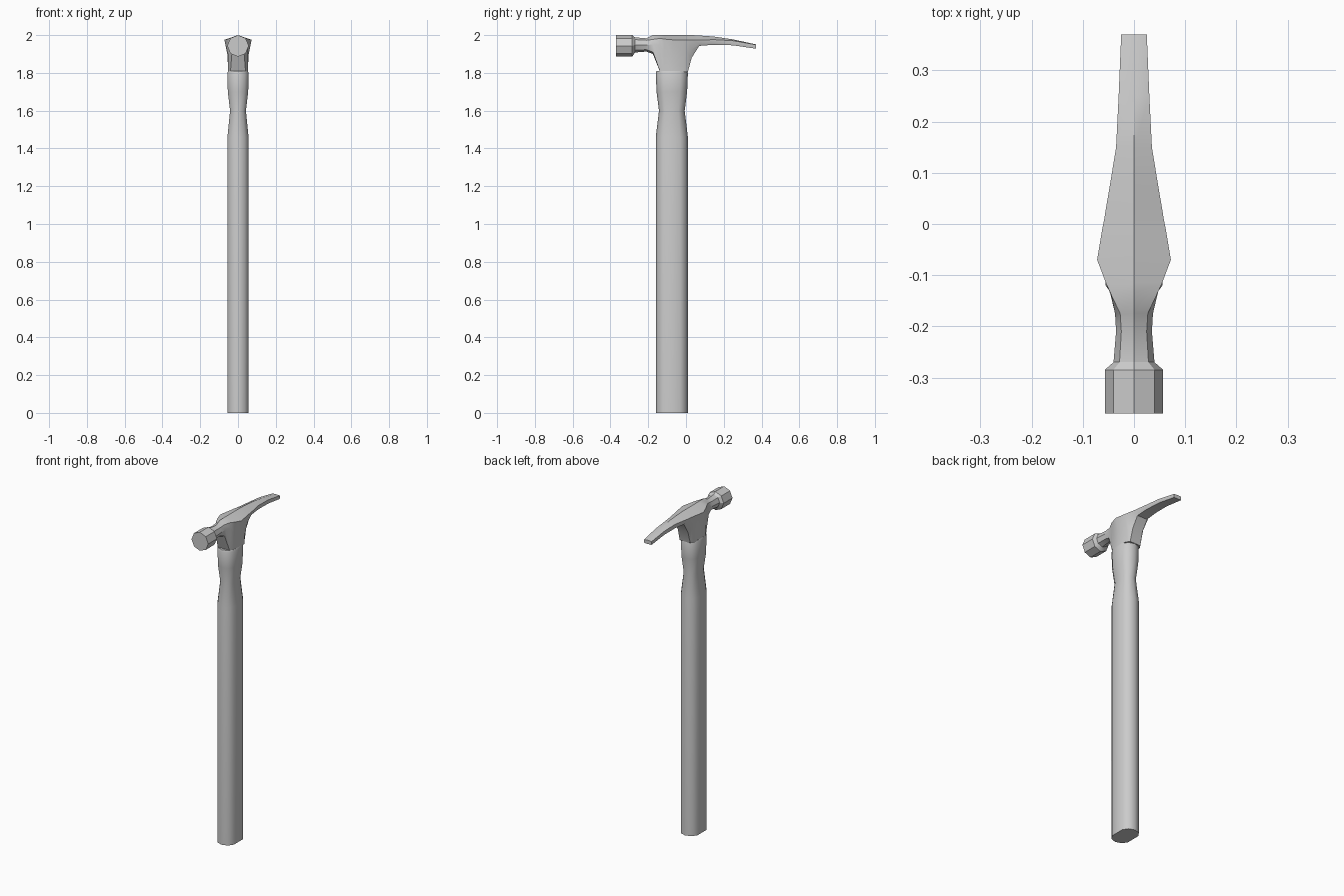
import bpy, bmesh, math
from mathutils import Vector


def loft(name, rings, angle):
    """Skin a list of equal-sized closed rings, cap both ends, shade by angle."""
    bm = bmesh.new()
    loops = [[bm.verts.new(p) for p in ring] for ring in rings]
    n = len(loops[0])
    for a, b in zip(loops, loops[1:]):
        for i in range(n):
            j = (i + 1) % n
            bm.faces.new((a[i], a[j], b[j], b[i]))
    bm.faces.new(loops[0])
    bm.faces.new(loops[-1])
    bmesh.ops.recalc_face_normals(bm, faces=bm.faces)
    mesh = bpy.data.meshes.new(name)
    bm.to_mesh(mesh)
    bm.free()
    obj = bpy.data.objects.new(name, mesh)
    bpy.context.collection.objects.link(obj)
    bpy.ops.object.select_all(action='DESELECT')
    obj.select_set(True)
    bpy.context.view_layer.objects.active = obj
    bpy.ops.object.shade_smooth_by_angle(angle=math.radians(angle))
    return obj


# Handle: elongated ten-sided grip with a waist below the head
half = [(0, -1), (0.64, -0.86), (1, -0.52), (1, 0.52), (0.64, 0.86), (0, 1)]
outline = half + [(-x, y) for x, y in half[-2:0:-1]]
handle_levels = [  # z, half width, half depth
    (0, 0.056, 0.085), (1.46, 0.056, 0.085), (1.6, 0.042, 0.068),
    (1.70, 0.054, 0.081), (1.80, 0.056, 0.085), (1.81, 0.053, 0.081)]
loft("handle", [[(x * w, -0.075 + y * d, z) for x, y in outline]
                for z, w, d in handle_levels], 40)


# Head: eight-point cross-sections running from striking face to claw tip
def section(y, top, w1, z1, w2, z2, w3, z3, bottom):
    right = [(0, top), (w1, z1), (w2, z2), (w3, z3), (0, bottom)]
    ring = right + [(-x, z) for x, z in right[-2:0:-1]]
    return [Vector((x, y, z)) for x, z in ring]


def octagon(y, r, zc):
    k = r * math.sqrt(0.5)
    return section(y, zc + r, k, zc + k, r, zc, k, zc - k, zc - r)


head = [
    # striking face and neck
    octagon(-0.37, 0.057, 1.943), octagon(-0.285, 0.057, 1.943),
    octagon(-0.27, 0.040, 1.948), octagon(-0.21, 0.035, 1.948),
    section(-0.175, 2.0, 0.027, 1.977, 0.037, 1.950, 0.032, 1.91, 1.900),
    # body above the handle
    section(-0.137, 2.0, 0.045, 1.983, 0.046, 1.950, 0.040, 1.805, 1.805),
    section(-0.115, 2.0, 0.055, 1.979, 0.052, 1.900, 0.052, 1.805, 1.805),
    section(-0.07, 2.0, 0.072, 1.975, 0.055, 1.890, 0.053, 1.805, 1.805),
    section(-0.01, 2.0, 0.062, 1.975, 0.053, 1.890, 0.051, 1.805, 1.805),
    section(0.01, 2.0, 0.058, 1.975, 0.050, 1.900, 0.036, 1.805, 1.805),
    section(0.03, 2.0, 0.055, 1.975, 0.046, 1.925, 0.034, 1.880, 1.880),
    # claw
    section(0.07, 1.998, 0.048, 1.974, 0.044, 1.955, 0.034, 1.943, 1.943),
    section(0.15, 1.992, 0.035, 1.976, 0.034, 1.956, 0.031, 1.949, 1.949),
    section(0.25, 1.977, 0.030, 1.970, 0.030, 1.952, 0.028, 1.946, 1.946),
    section(0.37, 1.951, 0.025, 1.949, 0.025, 1.932, 0.024, 1.928, 1.928),
]
loft("hammer_head", head, 30)
